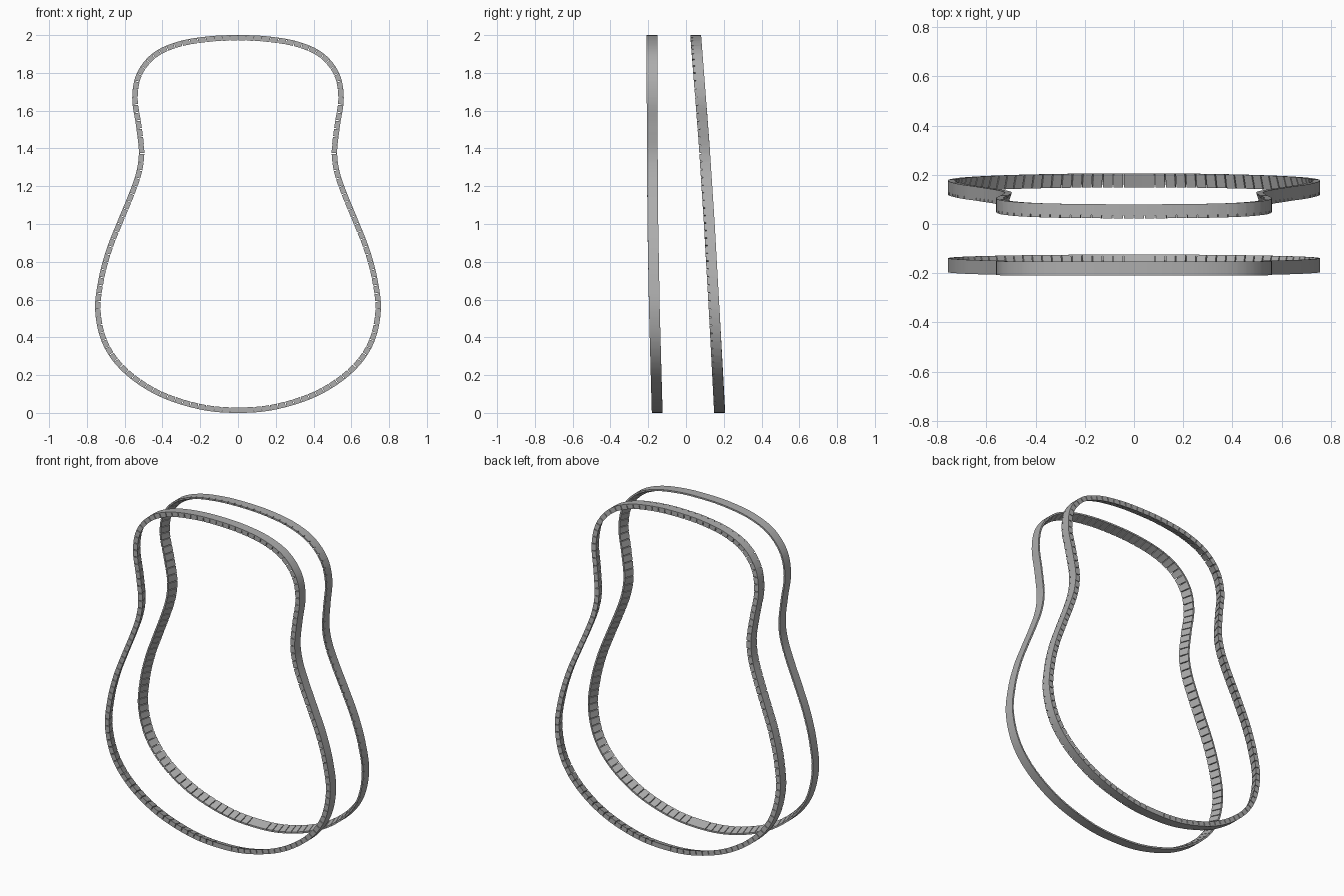
import bpy, bmesh
from mathutils import Vector

if "Cube" in bpy.data.objects:
    bpy.data.objects.remove(bpy.data.objects["Cube"])

# Right half of the outer body outline (x, z), bottom centre to top centre
HALF = [(0, 0), (.2, .018), (.42, .089), (.6, .208), (.712, .355), (.756, .535), (.738, .71),
        (.695, .87), (.64, 1.01), (.58, 1.155), (.54, 1.27), (.525, 1.38), (.54, 1.52),
        (.56, 1.667), (.535, 1.8), (.45, 1.905), (.32, 1.965), (.16, 1.993), (0, 2)]
THICK, TIP, WALL, DEPTH = .029, .010, .006, .057
KERFS, KERF_W = 136, .0045

wood = bpy.data.materials.new("dark_grey")
wood.diffuse_color = (.42, .42, .42, 1)
wood.use_nodes = True
wood.node_tree.nodes["Principled BSDF"].inputs["Base Color"].default_value = wood.diffuse_color


def smooth_loop(pts, steps=24):
    """Closed Catmull-Rom curve through the points."""
    out, n = [], len(pts)
    for i in range(n):
        a, b, c, d = (pts[(i + k - 1) % n] for k in range(4))
        for s in range(steps):
            t = s / steps
            out.append(.5 * (2 * b + (c - a) * t + (2 * a - 5 * b + 4 * c - d) * t * t
                             + (3 * b - a - 3 * c + d) * t ** 3))
    return out


right = [Vector(p) for p in HALF]
loop = smooth_loop(right + [Vector((-p.x, p.y)) for p in right[-2:0:-1]])
dist = [0]
for i in range(len(loop)):
    dist.append(dist[-1] + (loop[(i + 1) % len(loop)] - loop[i]).length)
TOTAL = dist[-1]


def at(s):
    """Point on the outline at arc length s."""
    s %= TOTAL
    lo, hi = 0, len(loop)
    while hi - lo > 1:
        m = (lo + hi) // 2
        lo, hi = (m, hi) if dist[m] <= s else (lo, m)
    f = (s - dist[lo]) / (dist[lo + 1] - dist[lo])
    return loop[lo].lerp(loop[(lo + 1) % len(loop)], f)


def interp(table, z):
    """Piecewise linear lookup of y from z."""
    z = min(max(z, table[0][0]), table[-1][0])
    for (z0, y0), (z1, y1) in zip(table, table[1:]):
        if z <= z1:
            return y0 + (y1 - y0) * (z - z0) / (z1 - z0)


def lining(name, table, front_thick, back_thick, edge_cut):
    """Tapered ring whose inner side is slotted by evenly spaced kerfs."""
    bm = bmesh.new()
    rings = []

    def station(s, tf, tb, cut):
        p = at(s)
        t = (at(s + .01) - at(s - .01)).normalized()
        n = Vector((-t.y, t.x))
        y0 = interp(table, p.y)
        rings.append([bm.verts.new((v.x, y, v.y)) for v, y in
                      ((p, y0 + cut), (p, y0 + DEPTH),
                       (p + n * tb, y0 + DEPTH), (p + n * tf, y0 + cut))])

    pitch = TOTAL / KERFS
    for i in range(KERFS):
        s0, s1 = i * pitch + KERF_W / 2, (i + 1) * pitch - KERF_W / 2
        for s in (s0, (s0 + s1) / 2, s1):
            station(s, front_thick, back_thick, 0)
        if i in (0, KERFS - 1):      # plain patch at the tail joint
            continue
        station(s1, WALL, WALL, edge_cut)
        station(s1 + KERF_W, WALL, WALL, edge_cut)
    for a, b in zip(rings, rings[1:] + rings[:1]):
        for k in range(4):
            j = (k + 1) % 4
            bm.faces.new((a[k], a[j], b[j], b[k]))
    bmesh.ops.remove_doubles(bm, verts=bm.verts, dist=1e-5)
    bmesh.ops.recalc_face_normals(bm, faces=bm.faces)
    me = bpy.data.meshes.new(name)
    bm.to_mesh(me)
    bm.free()
    me.materials.append(wood)
    ob = bpy.data.objects.new(name, me)
    bpy.context.collection.objects.link(ob)
    bpy.ops.object.select_all(action='DESELECT')
    ob.select_set(True)
    bpy.context.view_layer.objects.active = ob
    bpy.ops.object.shade_smooth_by_angle(angle=.5)


# Front lining is nearly upright, widest at its front face
lining("front_lining", [(0, -.181), (.25, -.188), (.55, -.196), (1, -.204), (1.4, -.207), (2, -.209)],
       THICK, TIP, 0)
# Back lining leans so the body tapers to the top, widest at its back face
lining("back_lining", [(0, .149), (.5, .123), (1, .095), (1.4, .069), (2, .023)], TIP, THICK, .012)
